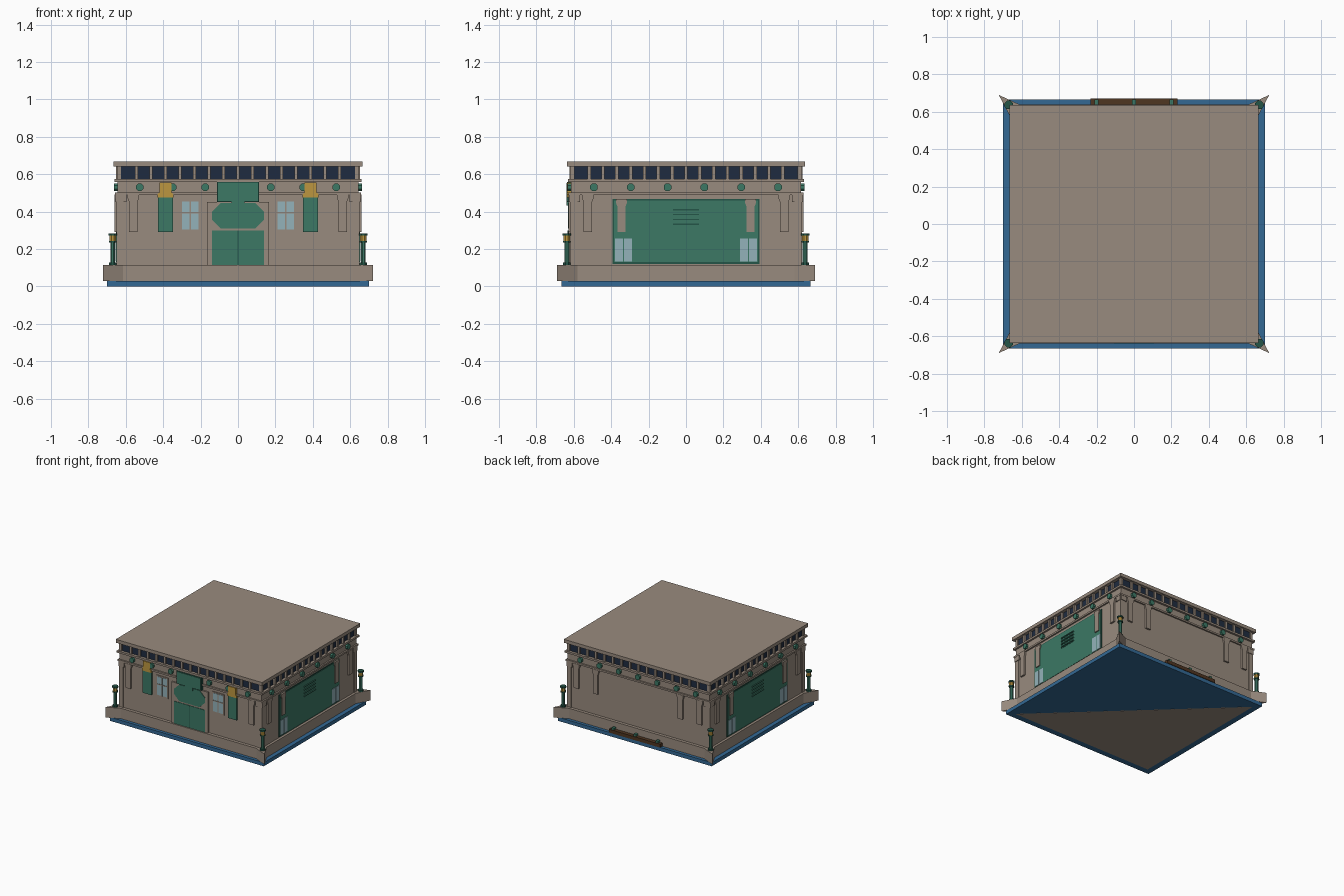
import bpy, bmesh, math
from mathutils import Vector

cube = bpy.data.objects.get("Cube")
if cube:
    bpy.data.objects.remove(cube, do_unlink=True)


def material(name, srgb):
    col = [c / 12.92 if c <= 0.04045 else ((c + 0.055) / 1.055) ** 2.4 for c in srgb] + [1]
    m = bpy.data.materials.new(name)
    m.use_nodes = True
    m.diffuse_color = col
    bsdf = m.node_tree.nodes["Principled BSDF"]
    bsdf.inputs["Base Color"].default_value = col
    bsdf.inputs["Roughness"].default_value = 0.8
    return m


STONE = material("stone", (0.60, 0.545, 0.495))
GREEN = material("green paint", (0.235, 0.47, 0.395))
DARK_GREEN = material("dark green trim", (0.14, 0.33, 0.28))
GOLD = material("gold", (0.74, 0.59, 0.25))
BLUE = material("blue footing", (0.20, 0.41, 0.58))
NAVY = material("navy glass", (0.12, 0.17, 0.25))
GLASS = material("pale glass", (0.58, 0.70, 0.73))
BROWN = material("brown wood", (0.31, 0.21, 0.13))

HX, HY = 0.645, 0.615          # half sizes of the wall block
SIDES = ("front", "back", "left", "right")


def extrude(name, points, shift, mat):
    """Closed prism from a planar outline moved along a vector."""
    bm = bmesh.new()
    face = bm.faces.new([bm.verts.new(p) for p in points])
    made = bmesh.ops.extrude_face_region(bm, geom=[face])["geom"]
    bmesh.ops.translate(bm, vec=shift, verts=[g for g in made if isinstance(g, bmesh.types.BMVert)])
    bmesh.ops.recalc_face_normals(bm, faces=bm.faces)
    mesh = bpy.data.meshes.new(name)
    bm.to_mesh(mesh)
    bm.free()
    mesh.materials.append(mat)
    ob = bpy.data.objects.new(name, mesh)
    bpy.context.collection.objects.link(ob)
    return ob


def slab(name, hx, hy, z0, z1, mat):
    pts = [(-hx, -hy, z0), (hx, -hy, z0), (hx, hy, z0), (-hx, hy, z0)]
    return extrude(name, pts, (0, 0, z1 - z0), mat)


def on_wall(side, u, d, z):
    """Point at u along a wall, d outward from it, at height z."""
    return Vector({"front": (u, -HY - d, z), "back": (u, HY + d, z),
                   "left": (HX + d, u, z), "right": (-HX - d, u, z)}[side])


def relief(name, side, outline, depth, mat, start=-0.004):
    pts = [on_wall(side, u, start, z) for u, z in outline]
    shift = on_wall(side, 0, depth, 0) - on_wall(side, 0, start, 0)
    return extrude(side + "_" + name, pts, shift, mat)


def plate(name, side, u, w, z0, z1, depth, mat, start=-0.004):
    a, b = u - w / 2, u + w / 2
    return relief(name, side, [(a, z0), (b, z0), (b, z1), (a, z1)], depth, mat, start)


def ngon(u, z, r, n=8):
    return [(u + r * math.cos(math.tau * (k + 0.5) / n), z + r * math.sin(math.tau * (k + 0.5) / n))
            for k in range(n)]


def cylinder(name, x, y, z0, z1, r, mat):
    return extrude(name, [(px, py, z0) for px, py in ngon(x, y, r)], (0, 0, z1 - z0), mat)


def bracket(side, u, top=0.49):
    w, cap = 0.022, 0.03
    pts = [(u - w, 0.29), (u + w, 0.29), (u + w, top - 0.04), (u + cap, top - 0.02),
           (u + cap, top), (u - cap, top), (u - cap, top - 0.02), (u - w, top - 0.04)]
    relief("bracket", side, pts, 0.014, STONE)


# Main stacked masses
slab("footing", 0.70, 0.665, 0, 0.03, BLUE)
slab("plinth", 0.665, 0.64, 0.03, 0.115, STONE)
slab("walls", HX, HY, 0.115, 0.56, STONE)
slab("lower_cornice", 0.657, 0.627, 0.488, 0.502, STONE)
slab("upper_cornice", 0.66, 0.632, 0.558, 0.574, STONE)
slab("clerestory_glass", 0.637, 0.61, 0.574, 0.64, NAVY)
slab("roof", 0.665, 0.637, 0.64, 0.668, STONE)

# Exposed stone half of the underside
extrude("underside_stone", [(-0.65, -0.615, -0.001), (0.65, -0.615, -0.001), (-0.65, 0.615, -0.001)],
        (0, 0, 0.003), STONE)

# Repeated details on all four sides
for side in SIDES:
    long_side = side in ("front", "back")
    pitch = 0.0775 if long_side else 0.074
    for k in range(-7, 8):
        plate("mullion", side, k * pitch, 0.018, 0.574, 0.64, 0.008, STONE, -0.02)
    step = 0.175 if long_side else 0.197
    for k in range(-3, 4) if long_side else range(6):
        u = k * step if long_side else (k - 2.5) * step
        if side != "front" or k != 0:
            relief("stud", side, ngon(u, 0.53, 0.022), 0.018, GREEN)
    half = HX if long_side else HY
    for s in (-1, 1):
        plate("corner_pilaster", side, s * (half - 0.015), 0.038, 0.115, 0.45, 0.005, STONE)
        plate("pilaster_cap", side, s * (half - 0.022), 0.052, 0.45, 0.488, 0.010, STONE)
        bracket(side, s * (0.56 if long_side else 0.525))
        plate("end_mullion", side, s * (half - 0.004), 0.014, 0.574, 0.64, 0.002, STONE, -0.02)

# Corner fins on the plinth and lamp posts
for sx in (-1, 1):
    for sy in (-1, 1):
        fin = [(0.723, 0.69), (0.61, 0.638), (0.60, 0.57), (0.663, 0.575)]
        extrude("corner_fin", [(sx * x, sy * y, 0.03) for x, y in fin], (0, 0, 0.085), STONE)
        px, py = sx * 0.67, sy * 0.637
        for name, z0, z1, r, mat in (("lamp_foot", 0.112, 0.128, 0.021, DARK_GREEN),
                                     ("lamp_post", 0.12, 0.24, 0.014, GREEN),
                                     ("lamp_collar", 0.235, 0.243, 0.022, DARK_GREEN),
                                     ("lamp_light", 0.243, 0.272, 0.018, GOLD),
                                     ("lamp_cap", 0.272, 0.284, 0.024, DARK_GREEN)):
            cylinder(name, px, py, z0, z1, r, mat)

# Front entrance
plate("portal", "front", 0, 0.33, 0.115, 0.45, 0.012, STONE)
plate("door", "front", 0, 0.28, 0.115, 0.298, 0.016, GREEN)
plate("door_split", "front", 0, 0.004, 0.115, 0.298, 0.018, DARK_GREEN)
w, c = 0.14, 0.048
octagon = [(-w, 0.31 + c), (-w + c, 0.31), (w - c, 0.31), (w, 0.31 + c),
           (w, 0.447 - c), (w - c, 0.447), (c - w, 0.447), (-w, 0.447 - c)]
relief("transom", "front", octagon, 0.016, GREEN)
plate("sign_frame", "front", 0, 0.225, 0.452, 0.557, 0.021, DARK_GREEN)
plate("sign", "front", 0, 0.215, 0.457, 0.553, 0.025, GREEN)
plate("sign_drop", "front", 0, 0.07, 0.432, 0.457, 0.023, GREEN)

# Front windows, banners and gold hangers
for s in (-1, 1):
    u = s * 0.255
    plate("window_frame", "front", u, 0.108, 0.295, 0.465, 0.005, STONE)
    plate("window_glass", "front", u, 0.09, 0.305, 0.455, 0.007, GLASS)
    plate("window_bar", "front", u, 0.007, 0.305, 0.455, 0.010, STONE)
    plate("window_rail", "front", u, 0.09, 0.39, 0.397, 0.010, STONE)
    u = s * 0.388
    plate("banner", "front", u, 0.08, 0.29, 0.485, 0.014, GREEN)
    hanger = [(u - 0.042, 0.475), (u + 0.042, 0.475), (u + 0.042, 0.492), (u + 0.033, 0.502),
              (u + 0.033, 0.556), (u - 0.033, 0.556), (u - 0.033, 0.502), (u - 0.042, 0.492)]
    relief("hanger", "front", hanger, 0.02, GOLD)

# Large side panels with windows and louvres
for side in ("left", "right"):
    plate("panel_frame", side, 0, 0.785, 0.12, 0.468, 0.003, DARK_GREEN)
    plate("panel", side, 0, 0.768, 0.129, 0.46, 0.006, GREEN)
    for s in (-1, 1):
        bracket(side, s * 0.345, 0.468)
        for off in (-0.024, 0.024):
            plate("low_window", side, s * 0.335 + off, 0.043, 0.132, 0.255, 0.009, GLASS)
    for k in range(4):
        plate("louvre", side, 0, 0.14, 0.335 + k * 0.026, 0.341 + k * 0.026, 0.014, GREEN)
        plate("louvre_gap", side, 0, 0.14, 0.329 + k * 0.026, 0.335 + k * 0.026, 0.008, DARK_GREEN)

# Rear pilasters and bench on the footing
for s in (-1, 1):
    bracket("back", s * 0.385)
plate("bench", "back", 0, 0.465, 0.03, 0.058, 0.055, BROWN, 0.024)
for u in (-0.2, 0, 0.2):
    plate("bench_post", "back", u, 0.022, 0.03, 0.075, 0.05, GREEN, 0.024)
